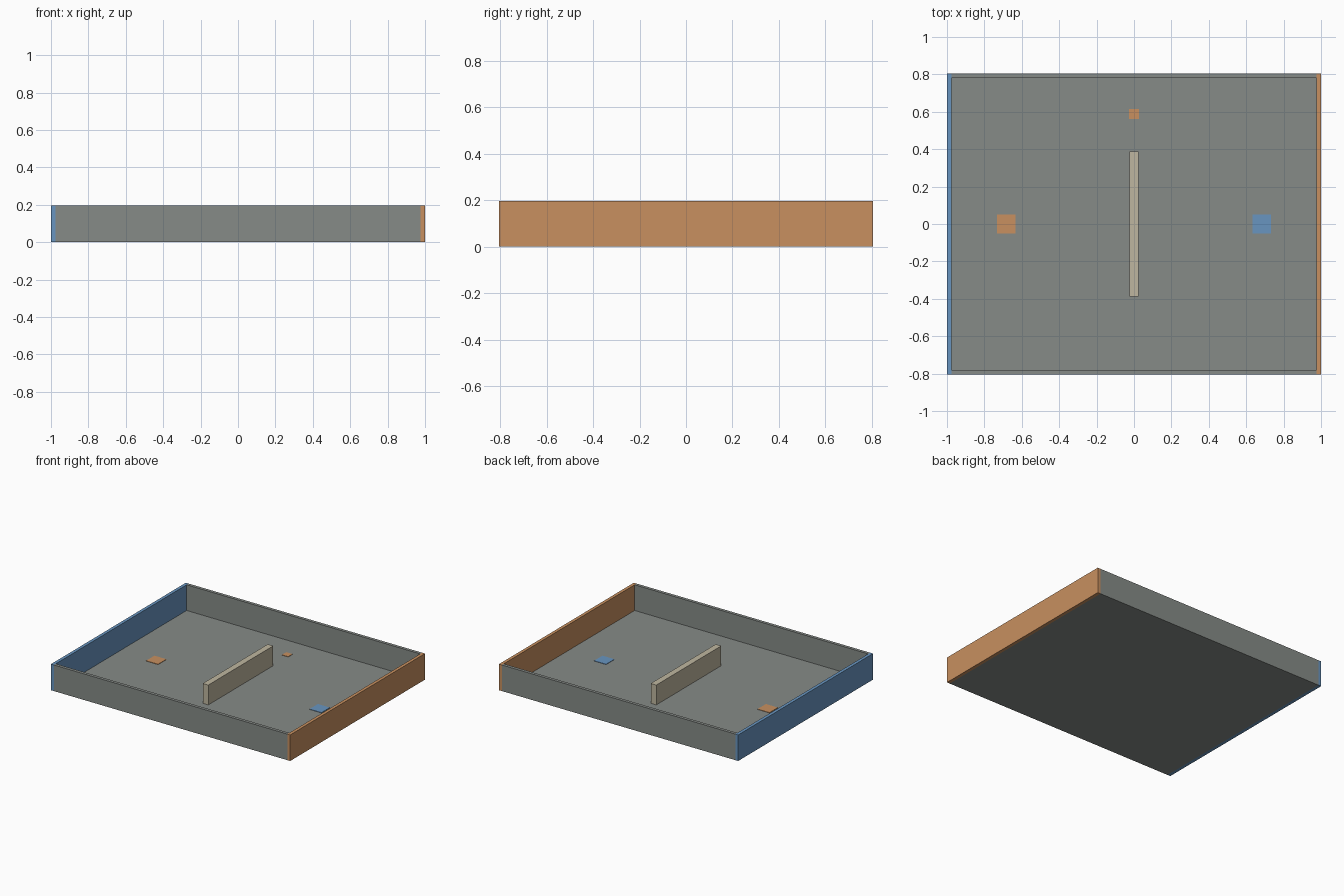
import bpy

if "Cube" in bpy.data.objects:
    bpy.data.objects.remove(bpy.data.objects["Cube"])


def material(name, rgb):
    m = bpy.data.materials.new(name)
    m.diffuse_color = (*rgb, 1.0)
    m.use_nodes = True
    m.node_tree.nodes["Principled BSDF"].inputs["Base Color"].default_value = m.diffuse_color
    return m


GREY = material("grey", (0.24, 0.26, 0.245))
BLUE = material("blue", (0.14, 0.30, 0.53))
ORANGE = material("orange", (0.58, 0.28, 0.117))
BEIGE = material("beige", (0.52, 0.47, 0.35))


def box(name, x, y, z, mat):
    """Box spanning the given (min, max) ranges."""
    spans = (x, y, z)
    bpy.ops.mesh.primitive_cube_add(size=1)
    ob = bpy.context.object
    ob.name = name
    for v in ob.data.vertices:
        v.co = [(a + b) / 2 + c * (b - a) for (a, b), c in zip(spans, v.co)]
    ob.data.materials.append(mat)
    return ob


def plate(name, x, y, size, mat):
    """Thin square marker lying on the floor."""
    h = size / 2
    return box(name, (x - h, x + h), (y - h, y + h), (0.003, 0.006), mat)


W, D, H, T = 1.0, 0.805, 0.197, 0.024

# Arena floor
box("floor", (-W + T, W - T), (-D + T, D - T), (0, 0.003), GREY)

# Coloured end walls run the full depth, grey walls fit between them
box("left_wall", (-W, -W + T), (-D, D), (0, H), BLUE)
box("right_wall", (W - T, W), (-D, D), (0, H), ORANGE)
box("front_wall", (-W + T, W - T), (-D, -D + T), (0, H), GREY)
box("back_wall", (-W + T, W - T), (D - T, D), (0, H), GREY)

# Central divider
box("divider", (-0.023, 0.023), (-0.388, 0.388), (0.003, 0.153), BEIGE)

# Floor markers
plate("left_marker", -0.683, 0, 0.1, ORANGE)
plate("right_marker", 0.683, 0, 0.1, BLUE)
plate("back_marker", 0, 0.588, 0.052, ORANGE)
